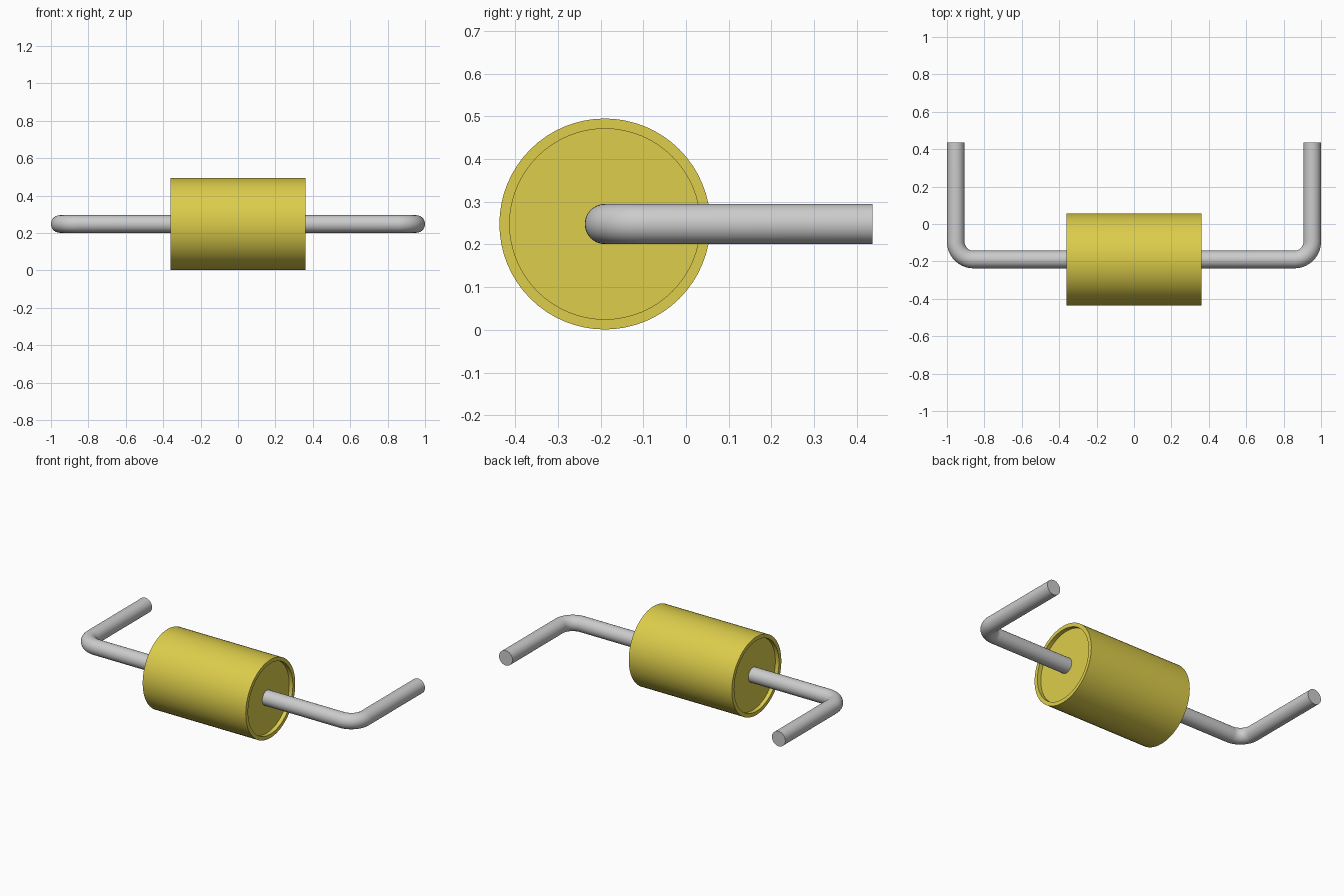
import bpy, bmesh
from math import sin, cos, pi, radians
from mathutils import Vector, Matrix

if "Cube" in bpy.data.objects:
    bpy.data.objects.remove(bpy.data.objects["Cube"])

AXIS_Y, AXIS_Z = -0.19, 0.248
WIRE_R, BEND_R = 0.047, 0.095
LEAD_X, LEAD_END = 0.953, 0.437


def material(name, color):
    m = bpy.data.materials.new(name)
    m.diffuse_color = color
    m.use_nodes = True
    m.node_tree.nodes["Principled BSDF"].inputs["Base Color"].default_value = m.diffuse_color
    return m


def smooth(obj):
    bpy.ops.object.select_all(action='DESELECT')
    obj.select_set(True)
    bpy.context.view_layer.objects.active = obj
    bpy.ops.object.shade_smooth_by_angle(angle=radians(35))


def lathe_x(name, profile, steps=64):
    """Spin (x, radius) points around the component axis."""
    bm = bmesh.new()
    vs = [bm.verts.new((x, 0, r)) for x, r in profile]
    es = [bm.edges.new(p) for p in zip(vs, vs[1:])]
    bmesh.ops.spin(bm, geom=vs + es, cent=(0, 0, 0), axis=(1, 0, 0),
                   angle=2 * pi, steps=steps, use_duplicate=False)
    bmesh.ops.remove_doubles(bm, verts=bm.verts, dist=1e-4)
    bmesh.ops.recalc_face_normals(bm, faces=bm.faces)
    return finish(name, bm)


def finish(name, bm):
    me = bpy.data.meshes.new(name)
    bm.to_mesh(me)
    bm.free()
    obj = bpy.data.objects.new(name, me)
    bpy.context.collection.objects.link(obj)
    obj.location = (0, AXIS_Y, AXIS_Z)
    smooth(obj)
    return obj


def bent_wire(name, side, sides=32, bend_steps=14):
    """Round wire: out along x, quarter bend, then back along +y."""
    cx = LEAD_X - BEND_R
    stations = [(0.3, 0, 0)]
    for i in range(bend_steps + 1):
        a = pi / 2 * i / bend_steps
        stations.append((cx + BEND_R * sin(a), BEND_R * (1 - cos(a)), a))
    stations.append((LEAD_X, LEAD_END - AXIS_Y, pi / 2))
    bm = bmesh.new()
    rings = []
    for x, y, a in stations:
        ring = []
        for k in range(sides):
            t = 2 * pi * k / sides
            u = WIRE_R * cos(t)
            ring.append(bm.verts.new((side * (x - u * sin(a)), y + u * cos(a),
                                      WIRE_R * sin(t))))
        rings.append(ring)
    for r0, r1 in zip(rings, rings[1:]):
        for k in range(sides):
            j = (k + 1) % sides
            bm.faces.new((r0[k], r0[j], r1[j], r1[k]))
    bm.faces.new(rings[0])
    bm.faces.new(rings[-1])
    bmesh.ops.recalc_face_normals(bm, faces=bm.faces)
    return finish(name, bm)


# yellow cylindrical body with a shallow recess in each end
half, radius, inner, depth = 0.36, 0.247, 0.223, 0.025
body = lathe_x("body", [(-half + depth, 0), (-half + depth, inner), (-half, inner),
                        (-half, radius), (half, radius), (half, inner),
                        (half - depth, inner), (half - depth, 0)])
body.data.materials.append(material("yellow", (0.72, 0.61, 0.07, 1)))

# bent leads
metal = material("lead_metal", (0.7, 0.7, 0.67, 1))
for label, s in (("left_lead", -1), ("right_lead", 1)):
    bent_wire(label, s).data.materials.append(metal)
